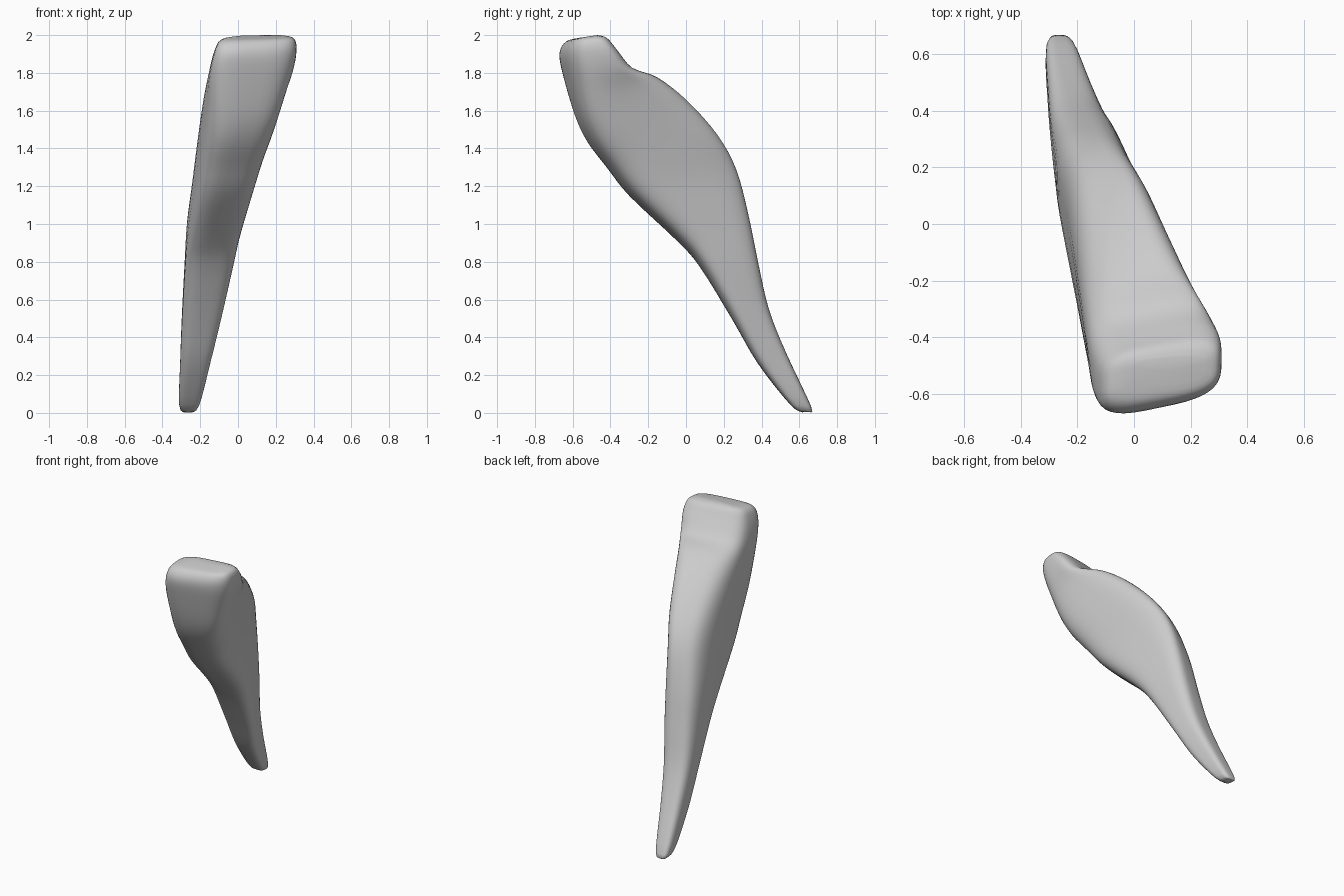
import bpy, bmesh, math
from mathutils import Vector

if "Cube" in bpy.data.objects:
    bpy.data.objects.remove(bpy.data.objects["Cube"])

# Cross-sections from the tip up to the head:
# front y, z | back y, z | left x at front, back | right x at front, back | slant of front, back
STATIONS = [
    (.615, .003, .650, .006, -.275, -.275, -.250, -.250, .0, .0),
    (.550, .045, .662, .035, -.312, -.310, -.200, -.213, .05, .0),
    (.380, .260, .530, .320, -.306, -.305, -.135, -.155, .08, .05),
    (.240, .500, .440, .550, -.295, -.298, -.068, -.115, .10, .10),
    (.070, .775, .385, .790, -.278, -.288, .003, -.075, .12, .13),
    (-.055, .915, .330, 1.06, -.262, -.278, .048, -.045, .12, .16),
    (-.300, 1.145, .268, 1.29, -.217, -.258, .128, -.010, .12, .18),
    (-.420, 1.295, .170, 1.47, -.193, -.240, .175, .050, .12, .20),
    (-.525, 1.435, .010, 1.65, -.170, -.220, .228, .125, .14, .22),
    (-.590, 1.575, -.150, 1.775, -.155, -.198, .265, .200, .17, .24),
    (-.648, 1.78, -.285, 1.827, -.147, -.162, .303, .275, .25, .24),
    (-.668, 1.90, -.365, 1.920, -.125, -.130, .309, .310, .30, .27),
    (-.635, 1.965, -.420, 1.985, -.095, -.090, .295, .300, .30, .27),
    (-.570, 1.985, -.470, 2.000, -.020, .000, .250, .250, .25, .20),
]
SIDES, STEPS, POWER = 40, 4, 3.5


def spline(a, b, c, d, t):
    return [.5 * (2 * q + (r - p) * t + (2 * p - 5 * q + 4 * r - s) * t * t
                  + (3 * q - p - 3 * r + s) * t ** 3) for p, q, r, s in zip(a, b, c, d)]


def rounded(v):
    return math.copysign(abs(v) ** (2 / POWER), v)


def section(st):
    fy, fz, by, bz, lf, lb, rf, rb, slant_f, slant_b = st
    pts = []
    for i in range(SIDES):
        a = 2 * math.pi * (i + .5) / SIDES
        u, v = rounded(math.cos(a)), rounded(math.sin(a))
        w, k = (u + 1) / 2, (v + 1) / 2
        k += slant_f * (u + .4) / 2 * (1 - k) - slant_b * (.4 - u) / 2 * k
        left, right = lf + (lb - lf) * k, rf + (rb - rf) * k
        pts.append(Vector((left + (right - left) * w, fy + (by - fy) * k, fz + (bz - fz) * k)))
    return pts


# Smooth the sections along the length
rows = []
n = len(STATIONS)
for i in range(n - 1):
    ctrl = [STATIONS[min(max(i + o, 0), n - 1)] for o in (-1, 0, 1, 2)]
    rows += [spline(*ctrl, j / STEPS) for j in range(STEPS)]
rows.append(STATIONS[-1])

# Skin the sections into one closed blade
bm = bmesh.new()
rings = [[bm.verts.new(p) for p in section(r)] for r in rows]
for lo, hi in zip(rings, rings[1:]):
    for i in range(SIDES):
        j = (i + 1) % SIDES
        bm.faces.new((lo[i], lo[j], hi[j], hi[i]))
for ring in (rings[0], rings[-1]):
    mid = bm.verts.new(sum((v.co for v in ring), Vector()) / SIDES)
    for i in range(SIDES):
        bm.faces.new((ring[i], ring[(i + 1) % SIDES], mid))
bmesh.ops.recalc_face_normals(bm, faces=bm.faces)
for f in bm.faces:
    f.smooth = True
mesh = bpy.data.meshes.new("curved_blade")
bm.to_mesh(mesh)
bm.free()
blade = bpy.data.objects.new("curved_blade", mesh)
bpy.context.collection.objects.link(blade)
